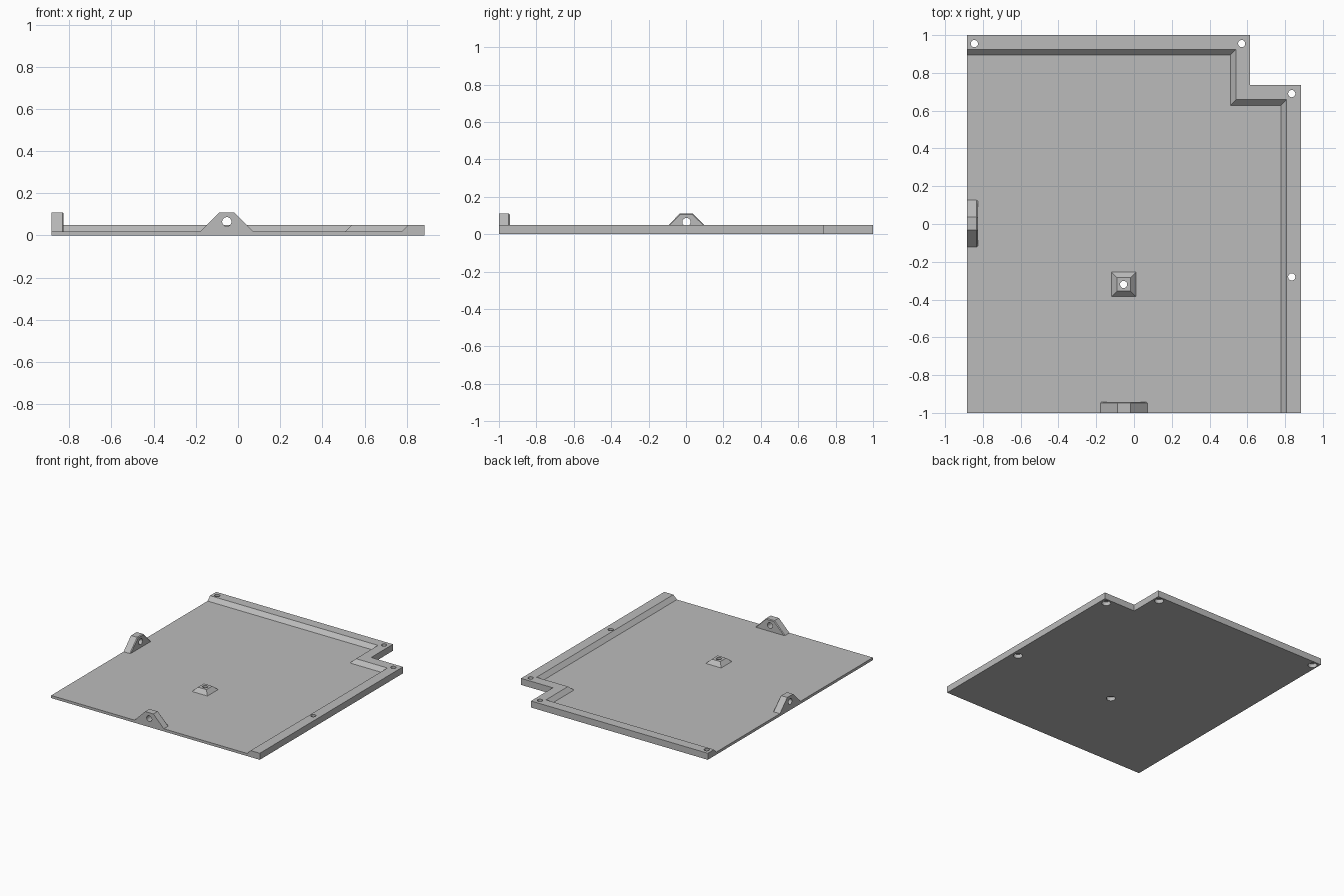
import bpy, bmesh
from math import pi
from mathutils import Matrix, Vector

if "Cube" in bpy.data.objects:
    bpy.data.objects.remove(bpy.data.objects["Cube"])

grey = bpy.data.materials.new("light grey")
grey.use_nodes = True
grey.diffuse_color = (0.5, 0.5, 0.5, 1)
grey.node_tree.nodes["Principled BSDF"].inputs["Base Color"].default_value = (0.5, 0.5, 0.5, 1)


def loft(name, rings):
    """Closed solid through matching rings of points."""
    bm = bmesh.new()
    rows = [[bm.verts.new(p) for p in ring] for ring in rings]
    bm.faces.new(rows[0])
    bm.faces.new(rows[-1])
    for a, b in zip(rows, rows[1:]):
        for i in range(len(a)):
            j = (i + 1) % len(a)
            bm.faces.new((a[i], a[j], b[j], b[i]))
    bmesh.ops.recalc_face_normals(bm, faces=bm.faces[:])
    return finish(name, bm)


def finish(name, bm):
    mesh = bpy.data.meshes.new(name)
    bm.to_mesh(mesh)
    bm.free()
    mesh.materials.append(grey)
    ob = bpy.data.objects.new(name, mesh)
    bpy.context.collection.objects.link(ob)
    return ob


def cylinder(name, radius, depth, matrix):
    bm = bmesh.new()
    bmesh.ops.create_cone(bm, cap_ends=True, segments=32, radius1=radius,
                          radius2=radius, depth=depth, matrix=matrix)
    return finish(name, bm)


def cut(ob, cutter):
    mod = ob.modifiers.new("cut", "BOOLEAN")
    mod.operation = "DIFFERENCE"
    mod.solver = "EXACT"
    mod.object = cutter
    bpy.context.view_layer.objects.active = ob
    bpy.ops.object.modifier_apply(modifier=mod.name)


def flat(points, z):
    return [(x, y, z) for x, y in points]


# Base panel with a notched back corner
W, FLOOR, RIM = 0.885, 0.02, 0.05
outline = [(-W, -1), (W, -1), (W, 0.735), (0.615, 0.735), (0.615, 1), (-W, 1)]
panel = loft("base_panel", [flat(outline, 0), flat(outline, RIM)])


# Sloped pocket, open at the front and the right-hand side, leaves the rim
def pocket_outline(t):
    x1, x2, y1, y2 = 0.777 + t, 0.51 + t, 0.628 + t, 0.895 + t
    return [(-1.2, -1.2), (x1, -1.2), (x1, y1), (x2, y1), (x2, y2), (-1.2, y2)]


pocket = loft("pocket_cutter", [flat(pocket_outline(0), FLOOR),
                                flat(pocket_outline(0.04), FLOOR + 0.04)])
cut(panel, pocket)
cutters = [pocket]

# Tapered boss in the middle of the floor
BX, BY = -0.055, -0.32


def square(h):
    return [(BX - h, BY - h), (BX + h, BY - h), (BX + h, BY + h), (BX - h, BY + h)]


boss = loft("screw_boss", [flat(square(0.065), FLOOR), flat(square(0.036), RIM)])

# Screw holes, counterbored from below
for x, y in [(-0.845, 0.955), (0.57, 0.955), (0.835, 0.69), (0.835, -0.28), (BX, BY)]:
    hole = cylinder("hole_cutter", 0.019, 0.3, Matrix.Translation((x, y, 0)))
    bore = cylinder("bore_cutter", 0.032, 0.1, Matrix.Translation((x, y, -0.02)))
    cutters += [hole, bore]
    for target in ([panel, boss] if (x, y) == (BX, BY) else [panel]):
        cut(target, bore)
        cut(target, hole)


# Upright lugs with a cross hole and a small chamfer on the inner edge
def lug(name, place):
    def ring(depth, inset):
        base, top, z = 0.124 - inset, 0.035 - inset / 2, 0.11 - inset
        return [place @ Vector(p) for p in ((-base, depth, FLOOR), (base, depth, FLOOR),
                                            (top, depth, z), (-top, depth, z))]
    ob = loft(name, [ring(0, 0), ring(0.052, 0), ring(0.058, 0.005)])
    drill = cylinder("lug_hole_cutter", 0.022, 0.3,
                     place @ Matrix.Translation((0, 0, 0.065)) @ Matrix.Rotation(pi / 2, 4, "X"))
    cut(ob, drill)
    cutters.append(drill)


lug("front_lug", Matrix.Translation((-0.053, -1, 0)))
lug("side_lug", Matrix.Translation((-W, 0.002, 0)) @ Matrix.Rotation(-pi / 2, 4, "Z"))

for c in cutters:
    bpy.data.objects.remove(c)
